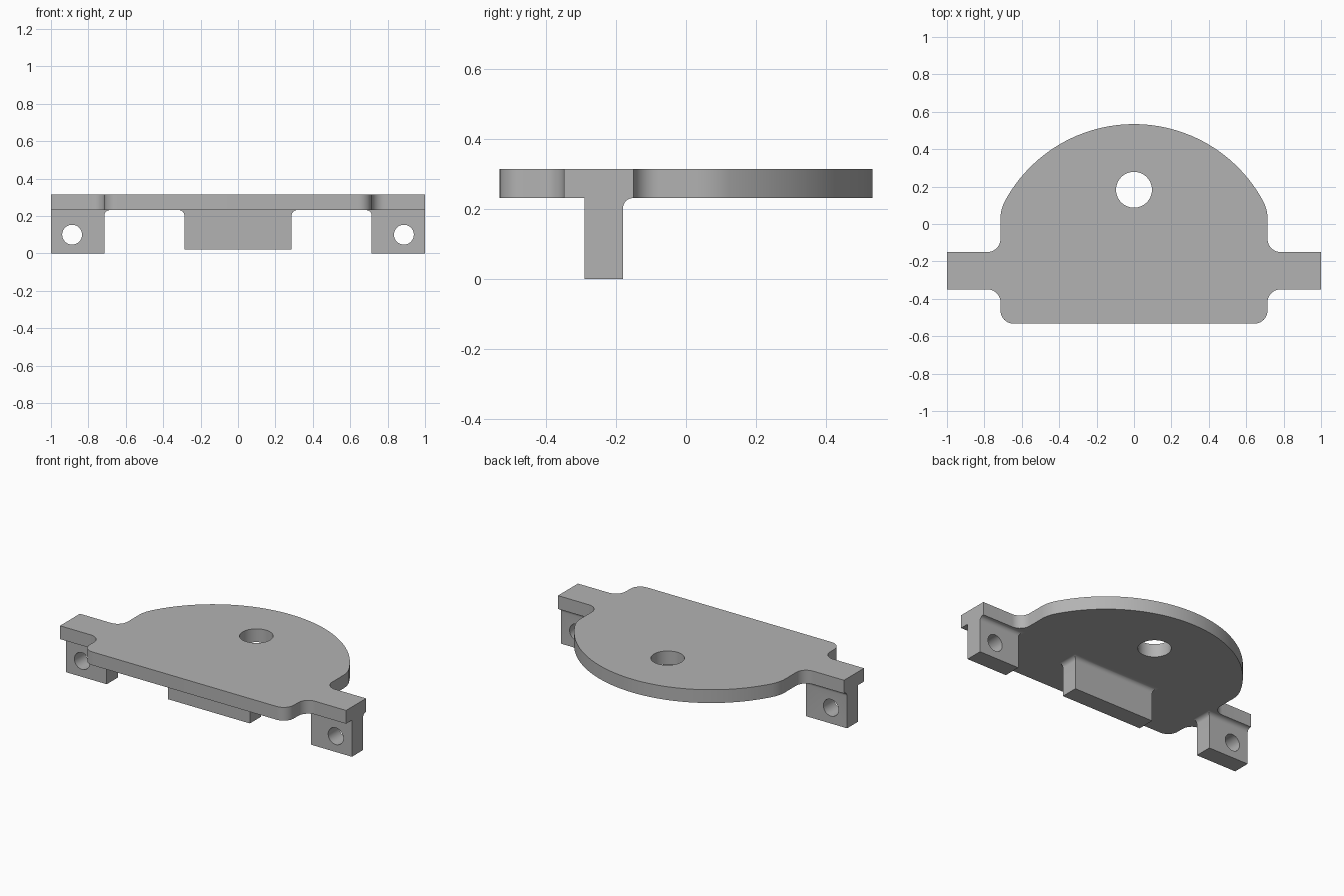
import bpy
import bmesh
from math import cos, sin, pi, radians, atan2, sqrt

if "Cube" in bpy.data.objects:
    bpy.data.objects.remove(bpy.data.objects["Cube"])

grey = bpy.data.materials.new("plain grey")
grey.use_nodes = True
grey.diffuse_color = (0.45, 0.45, 0.45, 1)
grey.node_tree.nodes["Principled BSDF"].inputs["Base Color"].default_value = grey.diffuse_color

UNDER, TOP = 0.231, 0.315      # plate underside and top
FRONT, BACK = -0.291, -0.18    # lug faces
BODY = 0.714                   # half width of the plate body
FILLET = 0.028


def loft(name, rings):
    """Closed solid through a stack of matching rings."""
    bm = bmesh.new()
    loops = [[bm.verts.new(p) for p in ring] for ring in rings]
    n = len(loops[0])
    for low, high in zip(loops, loops[1:]):
        for i in range(n):
            j = (i + 1) % n
            bm.faces.new((low[i], low[j], high[j], high[i]))
    bm.faces.new(loops[0][::-1])
    bm.faces.new(loops[-1])
    bmesh.ops.recalc_face_normals(bm, faces=bm.faces)
    mesh = bpy.data.meshes.new(name)
    bm.to_mesh(mesh)
    bm.free()
    mesh.materials.append(grey)
    obj = bpy.data.objects.new(name, mesh)
    bpy.context.collection.objects.link(obj)
    return obj


def arc(cx, cy, r, start, end, steps):
    angles = [start + (end - start) * i / steps for i in range(steps + 1)]
    return [(cx + r * cos(a), cy + r * sin(a)) for a in angles]


def activate(obj):
    bpy.ops.object.select_all(action='DESELECT')
    obj.select_set(True)
    bpy.context.view_layer.objects.active = obj


def drill(obj, centre, radius, tilt=0):
    """Cut a round through hole."""
    bpy.ops.mesh.primitive_cylinder_add(vertices=48, radius=radius, depth=0.5,
                                        location=centre, rotation=(tilt, 0, 0))
    cutter = bpy.context.object
    cutter.data.materials.append(grey)
    cutter.hide_render = True
    activate(obj)
    mod = obj.modifiers.new("hole", 'BOOLEAN')
    mod.operation = 'DIFFERENCE'
    mod.solver = 'EXACT'
    mod.object = cutter
    bpy.ops.object.modifier_apply(modifier=mod.name)
    bpy.data.objects.remove(cutter)


def smooth(obj):
    activate(obj)
    bpy.ops.object.shade_smooth_by_angle(angle=radians(30))


def lug(name, x0, x1, bottom, left_fillet, right_fillet):
    """Hanging block, filleted into the plate at the back and chosen sides."""
    levels = [(bottom, 0)]
    for i in range(9):
        a = pi / 2 * i / 8
        levels.append((UNDER - FILLET + FILLET * sin(a), FILLET * (1 - cos(a))))
    rings = []
    for z, d in levels:
        a, b = x0 - d * left_fillet, x1 + d * right_fillet
        rings.append([(a, FRONT, z), (b, FRONT, z), (b, BACK + d, z), (a, BACK + d, z)])
    return loft(name, rings)


# Plate outline, right half from front to back: corner, ear, shoulder, dome
dome_r, dome_y, blend = 0.785, -0.251, 0.2
blend_x = BODY - blend
rise = sqrt((dome_r - blend) ** 2 - blend_x ** 2)
meet = atan2(rise, blend_x)
r = 0.07
half = arc(BODY - r, -0.533 + r, r, -pi / 2, 0, 10)
half += arc(BODY + r, -0.349 - r, r, pi, pi / 2, 10)
half += [(1, -0.349), (1, -0.15)]
half += arc(BODY + r, -0.15 + r, r, -pi / 2, -pi, 10)
half += arc(blend_x, dome_y + rise, blend, 0, meet, 8)
half += arc(0, dome_y, dome_r, meet, pi / 2, 24)[1:]
outline = half + [(-x, y) for x, y in half[-2::-1]]
plate = loft("plate", [[(x, y, z) for x, y in outline] for z in (UNDER, TOP)])
drill(plate, (0, 0.183, 0.27), 0.096)
smooth(plate)

# Drilled lugs under the ears
for side, name in ((1, "left_lug"), (-1, "right_lug")):
    x0, x1 = sorted((side * BODY, side))
    part = lug(name, x0, x1, 0, side > 0, side < 0)
    drill(part, (side * 0.887, -0.235, 0.1), 0.053, pi / 2)
    smooth(part)

# Wide centre tab
smooth(lug("centre_tab", -0.287, 0.287, 0.02, True, True))
